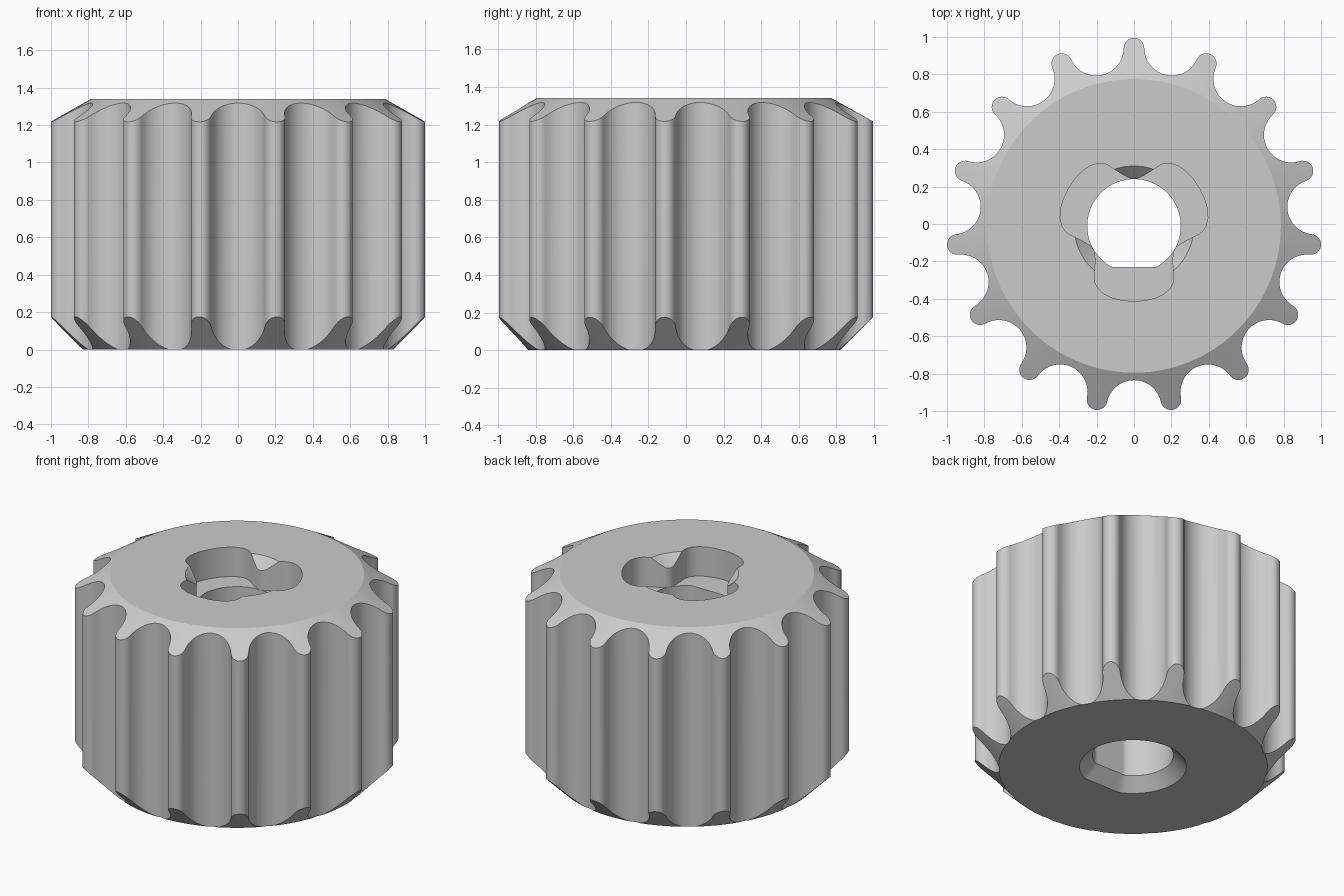
import bpy, bmesh
from math import sin, cos, pi, radians, atan2, tau

HEIGHT = 1.34
TEETH = 15
ROOT, TIP_C, TIP_R = 0.825, 0.95, 0.055

old = bpy.data.objects.get("Cube")
if old:
    bpy.data.objects.remove(old, do_unlink=True)


def polar(r, a):
    """Point at radius r, angle a measured from +y."""
    return (r * sin(a), r * cos(a))


def circle(r, n=120):
    return [polar(r, tau * i / n) for i in range(n)]


def d_shape(r, flat, n=96):
    return [(x, max(y, -flat)) for x, y in circle(r, n)]


def loft(name, sections):
    """Closed solid through (outline, z) sections."""
    bm = bmesh.new()
    rings = [[bm.verts.new((x, y, z)) for x, y in pts] for pts, z in sections]
    for lo, hi in zip(rings, rings[1:]):
        n = len(lo)
        for i in range(n):
            j = (i + 1) % n
            bm.faces.new((lo[i], lo[j], hi[j], hi[i]))
    bm.faces.new(rings[0])
    bm.faces.new(rings[-1])
    bmesh.ops.recalc_face_normals(bm, faces=bm.faces)
    mesh = bpy.data.meshes.new(name)
    bm.to_mesh(mesh)
    bm.free()
    obj = bpy.data.objects.new(name, mesh)
    bpy.context.collection.objects.link(obj)
    return obj


def combine(target, cutter, operation):
    mod = target.modifiers.new(cutter.name, "BOOLEAN")
    mod.operation, mod.solver, mod.object = operation, "EXACT", cutter
    bpy.context.view_layer.objects.active = target
    bpy.ops.object.modifier_apply(modifier=mod.name)
    bpy.data.objects.remove(cutter, do_unlink=True)


def gear_outline():
    """Round tooth tips joined by tangent round valleys."""
    half = pi / TEETH
    tx, ty = polar(TIP_C, half)
    # valley radius that touches both neighbouring tips
    k = ty - ROOT
    valley = (tx * tx + k * k - TIP_R ** 2) / (2 * (k + TIP_R))
    vc = ROOT + valley
    slope = atan2(ty - vc, tx)
    tip_span = pi / 2 - slope - half
    pts = []
    for t in range(TEETH):
        a = t * 2 * half
        cx, cy = polar(TIP_C, a)
        for i in range(13):
            b = a + tip_span * (i / 6 - 1)
            dx, dy = polar(TIP_R, b)
            pts.append((cx + dx, cy + dy))
        cx, cy = polar(vc, a + half)
        sweep = pi / 2 + slope
        for i in range(1, 20):
            b = a + half + pi + sweep * (1 - i / 10)
            dx, dy = polar(valley, b)
            pts.append((cx + dx, cy + dy))
    return pts


def pocket_outline():
    """Three wide lobes separated by rounded lands."""
    land = [(0, .25), (5, .254), (10, .27), (15, .293), (20, .326), (23, .352),
            (26, .37), (30, .385), (36, .397), (43, .402), (51, .403)]
    lobe = land + [(60, .403)] + [(120 - a, r) for a, r in land[:0:-1]]
    return [polar(r, radians(a + 120 * k)) for k in range(3) for a, r in lobe]


# Toothed body, trimmed to a barrel with chamfered ends
outline = gear_outline()
gear = loft("toothed_wheel", [(outline, -0.1), (outline, HEIGHT + 0.1)])
barrel = loft("barrel", [(circle(.83), 0), (circle(1.03), .2),
                         (circle(1.03), 1.203), (circle(.785), HEIGHT)])
combine(gear, barrel, "INTERSECT")

# Bore with one flat side and a chamfered bottom rim
bore = loft("bore", [(d_shape(.34, .31), -.01), (d_shape(.25, .22), .08),
                     (d_shape(.25, .22), HEIGHT + .2)])
combine(gear, bore, "DIFFERENCE")

# Lobed pocket in the top
lobes = pocket_outline()
pocket = loft("pocket", [(lobes, HEIGHT - .2), (lobes, HEIGHT + .1)])
combine(gear, pocket, "DIFFERENCE")

# Chamfer on the lands between the lobes
rim = loft("rim_chamfer", [(circle(.24), HEIGHT - .08), (circle(.34), HEIGHT + .02)])
combine(gear, rim, "DIFFERENCE")

# Plain grey finish
grey = bpy.data.materials.new("light_grey")
grey.use_nodes = True
colour = (0.6, 0.6, 0.6, 1)
grey.diffuse_color = colour
grey.node_tree.nodes["Principled BSDF"].inputs["Base Color"].default_value = colour
gear.data.materials.clear()
gear.data.materials.append(grey)

# Centre the odd-toothed wheel and smooth the curved walls
gear.location.y = -0.01
bpy.ops.object.select_all(action="DESELECT")
gear.select_set(True)
bpy.context.view_layer.objects.active = gear
bpy.ops.object.shade_smooth_by_angle(angle=radians(25))
